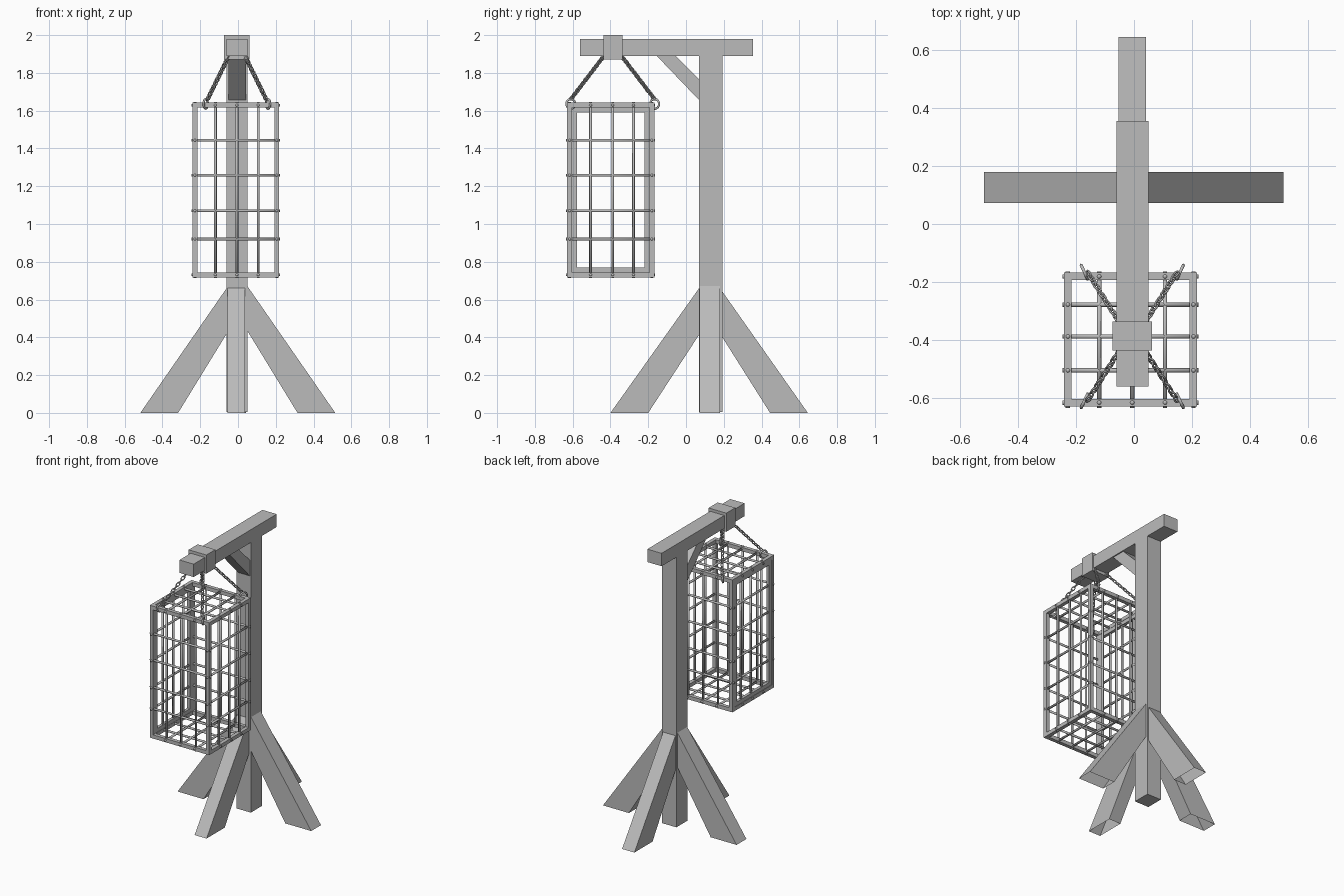
import bpy, bmesh, math
from mathutils import Vector, Matrix

old = bpy.data.objects.get("Cube")
if old:
    bpy.data.objects.remove(old, do_unlink=True)

grey = bpy.data.materials.new("plain grey")
grey.use_nodes = True
colour = (0.5, 0.5, 0.5, 1)
grey.diffuse_color = colour
grey.node_tree.nodes["Principled BSDF"].inputs["Base Color"].default_value = colour


def finish(name, bm, smooth=False):
    bmesh.ops.recalc_face_normals(bm, faces=bm.faces)
    mesh = bpy.data.meshes.new(name)
    bm.to_mesh(mesh)
    bm.free()
    mesh.materials.append(grey)
    for p in mesh.polygons:
        p.use_smooth = smooth
    ob = bpy.data.objects.new(name, mesh)
    bpy.context.scene.collection.objects.link(ob)
    return ob


def add_box(bm, lo, hi):
    lo, hi = Vector(lo), Vector(hi)
    size = Matrix.Diagonal((*(hi - lo), 1))
    bmesh.ops.create_cube(bm, size=1, matrix=Matrix.Translation((lo + hi) / 2) @ size)


def box(name, lo, hi):
    bm = bmesh.new()
    add_box(bm, lo, hi)
    return finish(name, bm)


def prism(name, outline, axis, lo, hi, open_foot=False):
    """Extrude a side outline of (horizontal, height) points along x or y."""
    bm = bmesh.new()
    place = (lambda h, z, d: (d, h, z)) if axis == "x" else (lambda h, z, d: (h, d, z))
    a = [bm.verts.new(place(h, z, lo)) for h, z in outline]
    b = [bm.verts.new(place(h, z, hi)) for h, z in outline]
    bm.faces.new(a)
    bm.faces.new(b[::-1])
    n = len(outline)
    for i in range(n):
        j = (i + 1) % n
        if open_foot and outline[i][1] == 0 and outline[j][1] == 0:
            continue
        bm.faces.new((a[i], b[i], b[j], a[j]))
    return finish(name, bm)


def add_rod(bm, p, q, r=0.0075):
    p, q = Vector(p), Vector(q)
    turn = (q - p).to_track_quat("Z", "Y").to_matrix().to_4x4()
    bmesh.ops.create_cone(bm, cap_ends=True, segments=8, radius1=r, radius2=r,
                          depth=(q - p).length,
                          matrix=Matrix.Translation((p + q) / 2) @ turn)


def add_link(bm, matrix, long, wide, wire, steps=14, sides=6):
    """Oval ring lying in the local XZ plane, long along Z."""
    loops = []
    for i in range(steps):
        t = math.tau * i / steps
        out = Vector((math.cos(t), 0, math.sin(t)))
        mid = Vector((wide * out.x, 0, long * out.z))
        loops.append([bm.verts.new(matrix @ (mid + wire * (
            out * math.cos(s) + Vector((0, math.sin(s), 0)))))
            for s in (math.tau * k / sides for k in range(sides))])
    for i in range(steps):
        a, b = loops[i], loops[(i + 1) % steps]
        for k in range(sides):
            m = (k + 1) % sides
            bm.faces.new((a[k], b[k], b[m], a[m]))


# Timber gallows
box("post", (-0.06, 0.07, 0.005), (0.05, 0.192, 1.9))
box("beam", (-0.06, -0.56, 1.89), (0.05, 0.355, 1.98))
box("beam_collar", (-0.075, -0.437, 1.87), (0.062, -0.337, 2.0))
prism("diagonal_brace", [(-0.16, 1.895), (-0.06, 1.895), (0.08, 1.755), (0.08, 1.645)],
      "x", -0.05, 0.042)

# Splayed legs
prism("left_leg", [(0.04, 0.685), (0.515, 0), (0.315, 0), (0.04, 0.45)], "y", 0.072, 0.18, True)
prism("right_leg", [(-0.05, 0.675), (-0.517, 0), (-0.317, 0), (-0.05, 0.435)], "y", 0.072, 0.18, True)
prism("front_leg", [(0.08, 0.675), (-0.40, 0), (-0.20, 0), (0.08, 0.43)], "x", -0.055, 0.037, True)
prism("back_leg", [(0.18, 0.66), (0.645, 0), (0.445, 0), (0.18, 0.42)], "x", -0.053, 0.042, True)

# Cage frame: twelve square bars
LO, HI = Vector((-0.241, -0.629, 0.718)), Vector((0.218, -0.168, 1.642))
T = 0.026
bm = bmesh.new()
for axis in range(3):
    u, v = [k for k in range(3) if k != axis]
    for su in (0, 1):
        for sv in (0, 1):
            lo, hi = LO.copy(), HI.copy()
            for k, s in ((u, su), (v, sv)):
                if s:
                    lo[k] = HI[k] - T
                else:
                    hi[k] = LO[k] + T
            add_box(bm, lo, hi)
finish("cage_frame", bm)

# Door frame set inside one cage side
y0, y1, z0, z1 = LO.y + T, HI.y - T, LO.z + T, HI.z - T
x0, x1 = LO.x + 0.003, LO.x + T - 0.002
bm = bmesh.new()
for a, b in ((y0, y0 + T), (y1 - T, y1)):
    add_box(bm, (x0, a, z0), (x1, b, z1))
for a, b in ((z0, z0 + T), (z1 - T, z1)):
    add_box(bm, (x0, y0, a), (x1, y1, b))
finish("cage_door_frame", bm)

# Cage rods, running slightly past the frame
XS, YS, ZS = (-0.12, -0.006, 0.107), (-0.505, -0.388, -0.278), (0.92, 1.07, 1.258, 1.443)
E = 0.005
mid = T / 2
sides_x, sides_y, sides_z = [(LO[k] + mid, HI[k] - mid) for k in range(3)]
bm = bmesh.new()
for y in sides_y:
    for x in XS:
        add_rod(bm, (x, y, LO.z - E), (x, y, HI.z + E))
    for z in ZS:
        add_rod(bm, (LO.x - E, y, z), (HI.x + E, y, z))
for x in sides_x:
    for y in YS:
        add_rod(bm, (x, y, LO.z - E), (x, y, HI.z + E))
    for z in ZS:
        add_rod(bm, (x, LO.y - E, z), (x, HI.y + E, z))
for z in sides_z:
    for x in XS:
        add_rod(bm, (x, LO.y - E, z), (x, HI.y + E, z))
    for y in YS:
        add_rod(bm, (LO.x - E, y, z), (HI.x + E, y, z))
finish("cage_rods", bm, True)

# Four chains from the collar, each ending in a ring round the frame
centre = Vector((-0.006, -0.388, 0))
LINKS = 12
for sx, side in ((1, "left"), (-1, "right")):
    for sy, end in ((-1, "front"), (1, "back")):
        top = centre + Vector((sx * 0.045, sy * 0.05, 1.885))
        foot = centre + Vector((sx * 0.155, sy * 0.222, 1.66))
        run = foot - top
        turn = run.to_track_quat("Z", "Y").to_matrix().to_4x4()
        bm = bmesh.new()
        for i in range(LINKS):
            spin = Matrix.Rotation(math.radians(45 + 90 * (i % 2)), 4, "Z")
            place = Matrix.Translation(top + run * (i + 0.5) / LINKS)
            add_link(bm, place @ turn @ spin, 0.017, 0.009, 0.0035)
        finish(f"{end}_{side}_chain", bm, True)
        bm = bmesh.new()
        ring_at = centre + Vector((sx * 0.165, sy * 0.222, 1.636))
        turn = Matrix.Rotation(math.radians(90 - sx * sy * 25), 4, "Z")
        add_link(bm, Matrix.Translation(ring_at) @ turn, 0.026, 0.026, 0.006, 16)
        finish(f"{end}_{side}_ring", bm, True)
